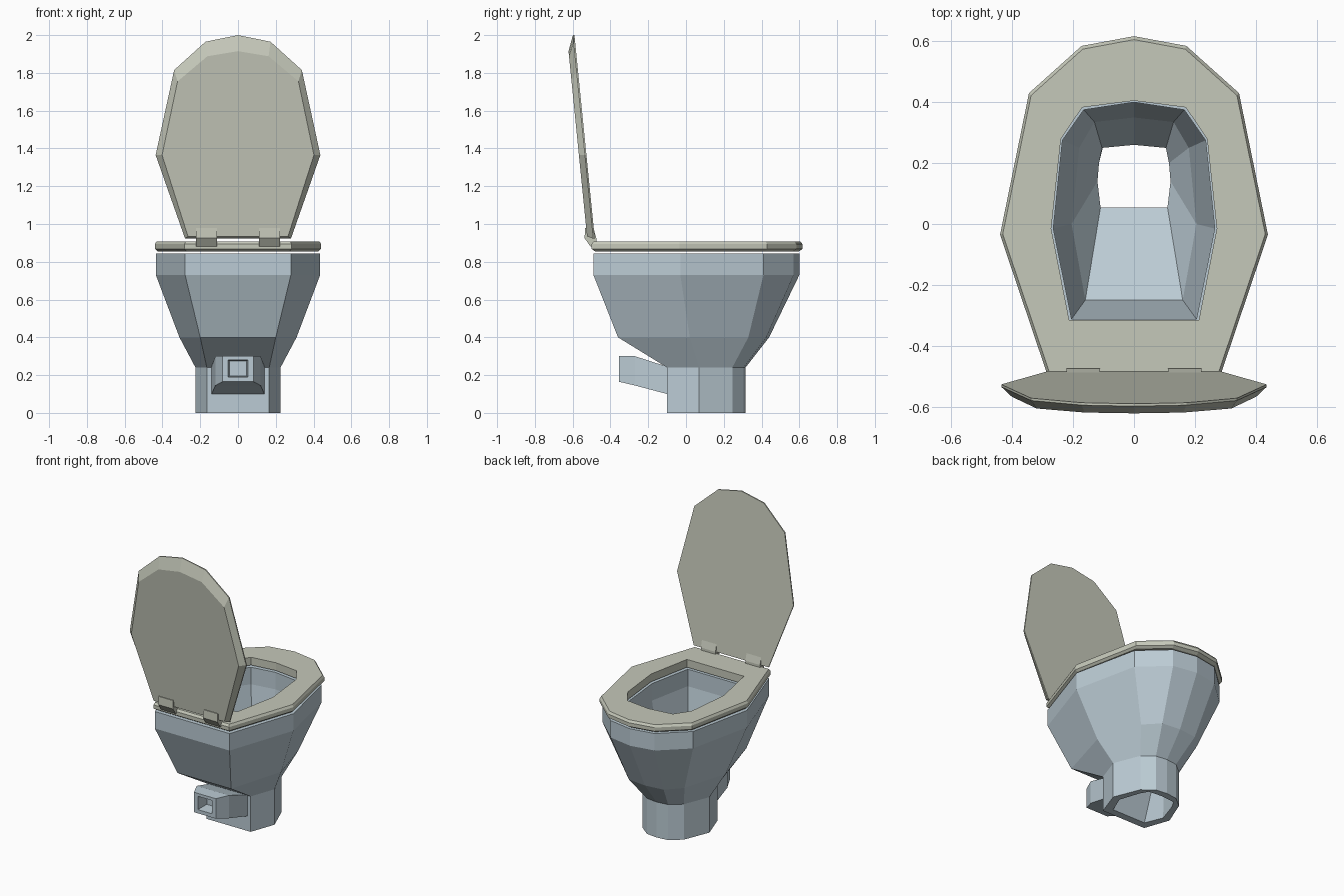
import bpy, bmesh

if "Cube" in bpy.data.objects:
    bpy.data.objects.remove(bpy.data.objects["Cube"])


def material(name, rgb):
    m = bpy.data.materials.new(name)
    m.diffuse_color = (*rgb, 1)
    m.use_nodes = True
    m.node_tree.nodes["Principled BSDF"].inputs["Base Color"].default_value = m.diffuse_color
    return m


CERAMIC = material("pale_blue_ceramic", (0.50, 0.60, 0.66))
PLASTIC = material("warm_grey_plastic", (0.56, 0.58, 0.49))


def full(half):
    """Mirror a half outline (first point on the centre line) to a closed loop."""
    return half + [(-x, y) for x, y in reversed(half[1:])]


def ring(half, z, s=1.0, cy=0.05):
    return [(x * s, cy + (y - cy) * s, z) for x, y in full(half)]


def loft(name, rings, mat, closed=False, caps=False):
    bm = bmesh.new()
    vs = [[bm.verts.new(p) for p in r] for r in rings]
    pairs = list(zip(vs, vs[1:])) + ([(vs[-1], vs[0])] if closed else [])
    n = len(rings[0])
    for a, b in pairs:
        for i in range(n):
            j = (i + 1) % n
            bm.faces.new((a[i], a[j], b[j], b[i]))
    if caps:
        bm.faces.new(vs[0])
        bm.faces.new(vs[-1])
    bmesh.ops.recalc_face_normals(bm, faces=bm.faces)
    me = bpy.data.meshes.new(name)
    bm.to_mesh(me)
    bm.free()
    me.materials.append(mat)
    ob = bpy.data.objects.new(name, me)
    bpy.context.collection.objects.link(ob)
    return ob


# Bowl and foot: hollow, open through the bottom
rim = [(0, .60), (.165, .57), (.34, .41), (.435, -.03), (.28, -.49)]
belly = [(0, .44), (.13, .425), (.22, .33), (.31, .02), (.20, -.36)]
foot = [(0, .315), (.08, .305), (.155, .245), (.225, .07), (.165, -.10)]
hole = [(0, .40), (.165, .375), (.235, .275), (.265, -.015), (.205, -.312)]
in_belly = [(0, .35), (.13, .335), (.18, .25), (.205, 0), (.16, -.25)]
drain = [(0, .26), (.105, .25), (.115, .20), (.12, .14), (.11, .055)]
in_foot = [(0, .27), (.10, .26), (.13, .205), (.175, .07), (.125, -.05)]
loft("bowl", [ring(foot, 0), ring(foot, .24), ring(belly, .40), ring(rim, .73),
              ring(rim, .845), ring(hole, .845), ring(hole, .73),
              ring(in_belly, .40), ring(drain, .24), ring(in_foot, 0)],
     CERAMIC, closed=True)

# Seat ring with bevelled outer edge
seat = [(0, .617), (.172, .585), (.345, .43), (.44, -.035), (.283, -.50)]
opening = [(0, .405), (.17, .383), (.24, .28), (.272, -.015), (.213, -.315)]
loft("seat", [ring(opening, .855), ring(seat, .855, .965), ring(seat, .868),
              ring(seat, .893), ring(seat, .908, .98), ring(opening, .908)],
     PLASTIC, closed=True)


# Raised lid: flat inner face, bevelled outer face, leaning back
def lean(half, off):
    return [(x, -.482 - .1 * (z - .915) - off, z) for x, z in full(half)]


lid = [(0, 2.0), (.172, 1.965), (.338, 1.815), (.436, 1.365), (.28, .922)]
lid_back = [(0, 1.915), (.162, 1.888), (.32, 1.755), (.402, 1.365), (.265, .935)]
loft("lid", [lean(lid, 0), lean(lid, .008), lean(lid_back, .04)], PLASTIC, caps=True)

# Two hinges
hinge = [(-.49, .98), (-.534, .98), (-.537, .925), (-.505, .88), (-.475, .88), (-.475, .925)]
for side, label in ((-1, "left"), (1, "right")):
    loft(label + "_hinge", [[(side * x, y, z) for y, z in hinge] for x in (.112, .222)],
         PLASTIC, caps=True)


# Outlet pipe at the back, flaring into the foot, with a square recess
def box(y, w, z0, z1):
    return [(-w, y, z0), (w, y, z0), (w, y, z1), (-w, y, z1)]


loft("outlet_pipe", [box(-.06, .14, .095, .235), box(-.10, .14, .10, .245),
                     box(-.27, .12, .145, .30), box(-.355, .082, .165, .30),
                     box(-.355, .052, .19, .28), box(-.27, .045, .195, .275)],
     CERAMIC, caps=True)
